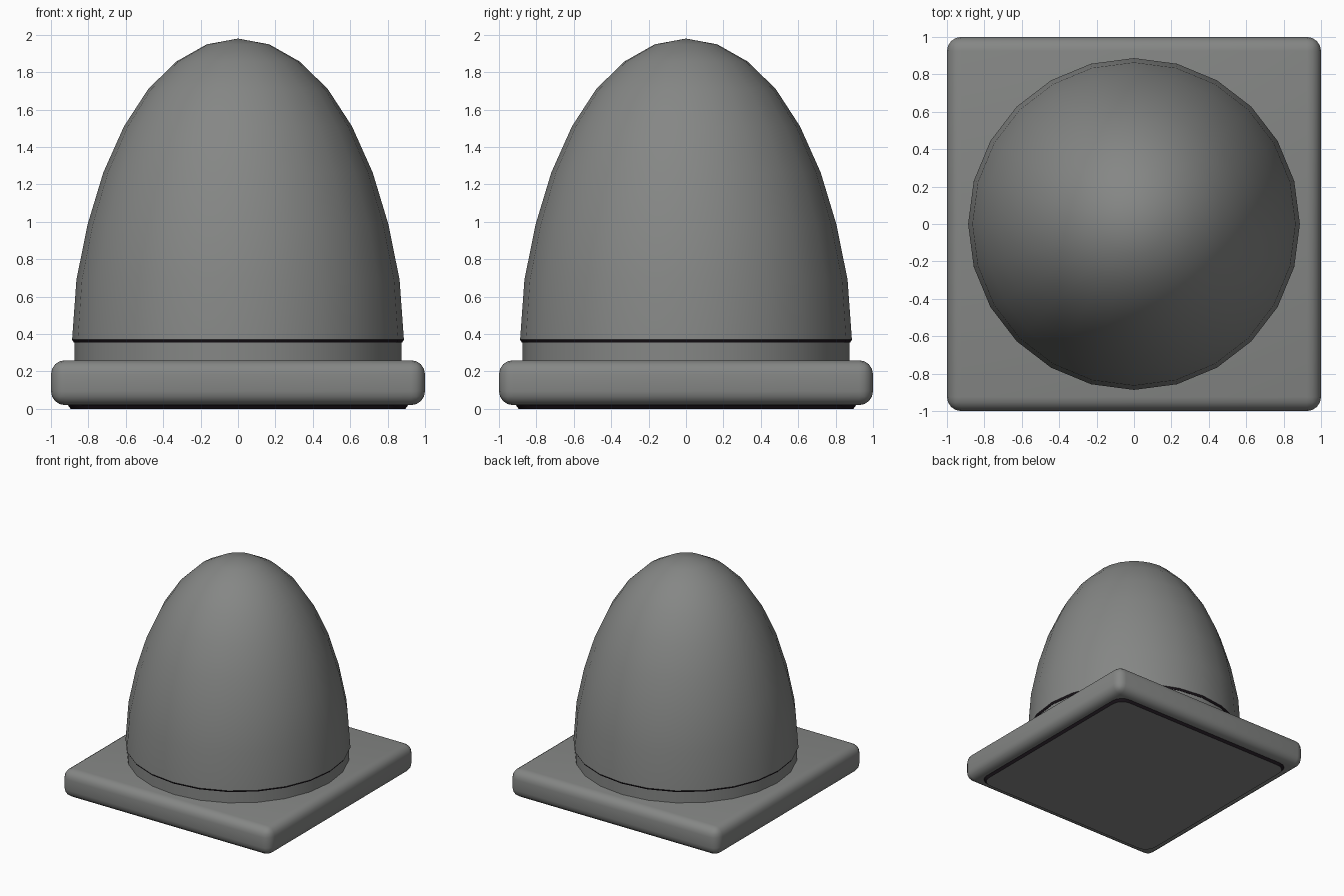
import bpy, bmesh, math

if "Cube" in bpy.data.objects:
    bpy.data.objects.remove(bpy.data.objects["Cube"])

grey = bpy.data.materials.new("mid grey")
grey.diffuse_color = (0.235, 0.241, 0.235, 1)
grey.use_nodes = True
grey.node_tree.nodes["Principled BSDF"].inputs["Base Color"].default_value = grey.diffuse_color
black = bpy.data.materials.new("near black")
black.diffuse_color = (0.012, 0.008, 0.012, 1)
black.use_nodes = True
black.node_tree.nodes["Principled BSDF"].inputs["Base Color"].default_value = black.diffuse_color


def finish(name, bm, angle, dark=None):
    """Make the object; faces for which dark(face) is true become near black."""
    bmesh.ops.recalc_face_normals(bm, faces=bm.faces)
    if dark:
        for f in bm.faces:
            f.material_index = 1 if dark(f) else 0
    mesh = bpy.data.meshes.new(name)
    bm.to_mesh(mesh)
    bm.free()
    mesh.materials.append(grey)
    if dark:
        mesh.materials.append(black)
    ob = bpy.data.objects.new(name, mesh)
    bpy.context.collection.objects.link(ob)
    bpy.ops.object.select_all(action='DESELECT')
    ob.select_set(True)
    bpy.context.view_layer.objects.active = ob
    bpy.ops.object.shade_smooth_by_angle(angle=math.radians(angle))
    return ob


def lathe(name, profile, angle=40, sides=24, dark=None):
    """Revolve (radius, z) points around the z axis."""
    bm = bmesh.new()
    vs = [bm.verts.new((r, 0, z)) for r, z in profile]
    es = [bm.edges.new(p) for p in zip(vs, vs[1:])]
    bmesh.ops.spin(bm, geom=vs + es, cent=(0, 0, 0), axis=(0, 0, 1),
                   angle=2 * math.pi, steps=sides, use_duplicate=False)
    bmesh.ops.remove_doubles(bm, verts=bm.verts, dist=0.0005)
    return finish(name, bm, angle, dark)


def box(half, z0, z1):
    bm = bmesh.new()
    bmesh.ops.create_cube(bm, size=1)
    for v in bm.verts:
        v.co = (v.co.x * 2 * half, v.co.y * 2 * half, z0 + (v.co.z + 0.5) * (z1 - z0))
    return bm


# Square base with all edges rounded
bm = box(1.0, 0.02, 0.26)
bmesh.ops.bevel(bm, geom=bm.edges[:], offset=0.075, segments=4, profile=0.5, affect='EDGES')
finish("base_plate", bm, 40)

# Thin foot pad under the base: rounded corners, dark tapering sides
bm = box(0.915, 0.0, 0.028)
upright = [e for e in bm.edges if abs(e.verts[0].co.z - e.verts[1].co.z) > 0.01]
bmesh.ops.bevel(bm, geom=upright, offset=0.1, segments=4, profile=0.5, affect='EDGES')
for v in bm.verts:
    if v.co.z < 0.01:
        v.co.x *= 0.978
        v.co.y *= 0.978
finish("foot_pad", bm, 25, dark=lambda f: abs(f.normal.z) < 0.95)

# Collar between base and dome
lathe("collar", [(0, 0.22), (0.875, 0.22), (0.875, 0.362), (0, 0.362)])

# Tall dome with a dark underside to its rim
lathe("dome", [(0, 0.355), (0.878, 0.355), (0.887, 0.37), (0.864, 0.69), (0.804, 0.987),
               (0.72, 1.264), (0.61, 1.51), (0.48, 1.71), (0.33, 1.857),
               (0.167, 1.949), (0, 1.98)],
      angle=24, dark=lambda f: f.calc_center_median().z < 0.365)
